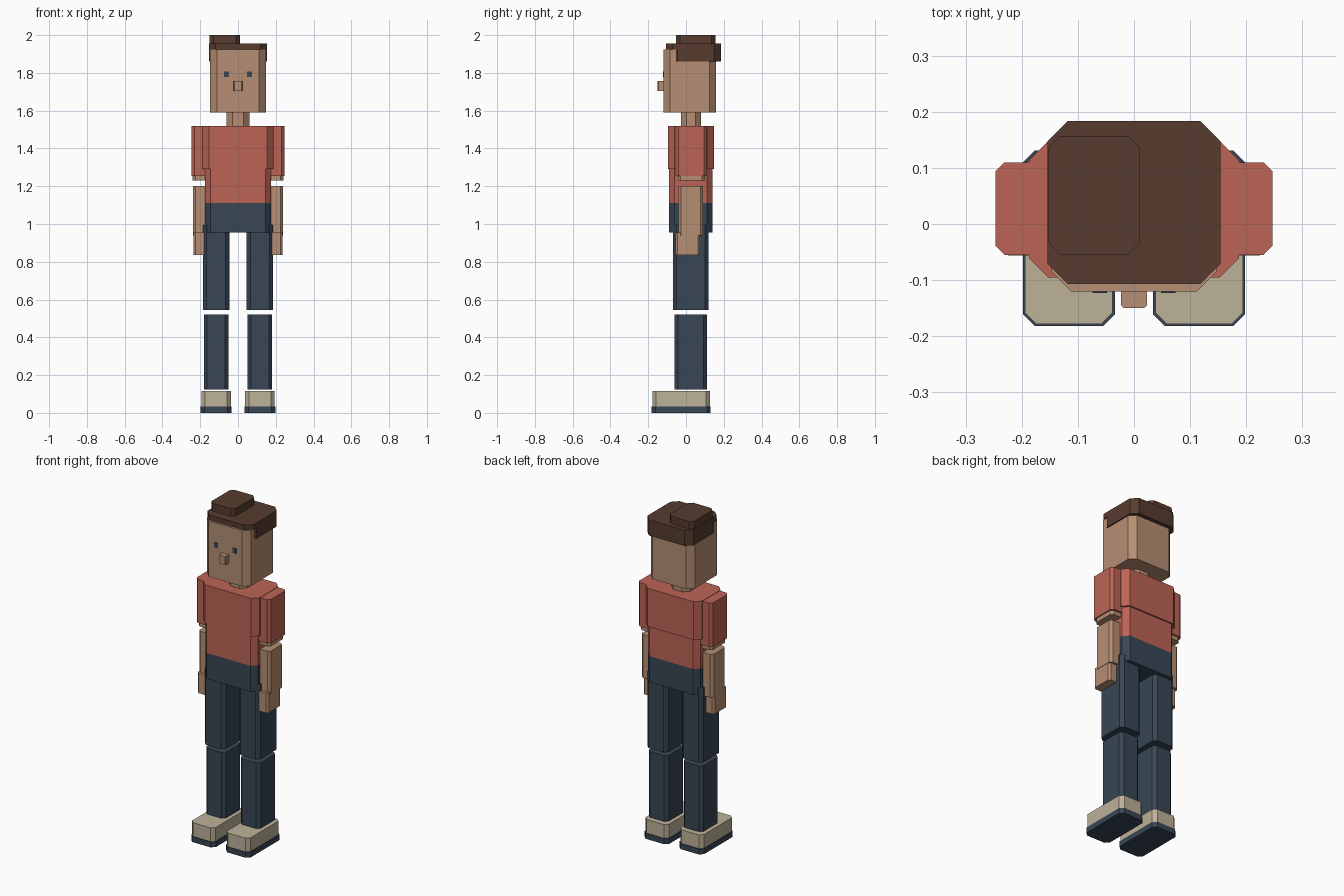
import bpy
import bmesh

cube = bpy.data.objects.get("Cube")
if cube:
    bpy.data.objects.remove(cube, do_unlink=True)


def make_material(name, hex_code):
    channels = [int(hex_code[i:i + 2], 16) / 255 for i in (0, 2, 4)]
    color = [((c + 0.055) / 1.055) ** 2.4 for c in channels] + [1.0]
    mat = bpy.data.materials.new(name)
    mat.use_nodes = True
    mat.diffuse_color = color
    bsdf = next(n for n in mat.node_tree.nodes if n.type == "BSDF_PRINCIPLED")
    bsdf.inputs["Base Color"].default_value = color
    bsdf.inputs["Roughness"].default_value = 0.8
    return mat


skin = make_material("skin", "B68F73")
hair = make_material("brown hair", "573C2F")
shirt = make_material("red shirt", "BC6455")
denim = make_material("dark denim", "384655")
canvas = make_material("beige canvas", "BDB299")


def block(name, mat, x, y, z, cut=0.0):
    """Box over the given x, y and z ranges with its upright edges chamfered."""
    bm = bmesh.new()
    ring = []
    corners = [(x[0], y[0], 1, 1), (x[1], y[0], -1, 1),
               (x[1], y[1], -1, -1), (x[0], y[1], 1, -1)]
    for i, (cx, cy, sx, sy) in enumerate(corners):
        if cut == 0:
            ring.append((cx, cy))
            continue
        pair = [(cx, cy + sy * cut), (cx + sx * cut, cy)]
        ring += pair if i % 2 == 0 else pair[::-1]
    base = bm.faces.new([bm.verts.new((px, py, z[0])) for px, py in ring])
    top = bmesh.ops.extrude_face_region(bm, geom=[base])["geom"]
    moved = [v for v in top if isinstance(v, bmesh.types.BMVert)]
    bmesh.ops.translate(bm, verts=moved, vec=(0, 0, z[1] - z[0]))
    bmesh.ops.recalc_face_normals(bm, faces=bm.faces)
    mesh = bpy.data.meshes.new(name)
    bm.to_mesh(mesh)
    bm.free()
    mesh.materials.append(mat)
    obj = bpy.data.objects.new(name, mesh)
    bpy.context.collection.objects.link(obj)
    return obj


def pair(name, mat, x, y, z, cut=0.0):
    """Left block on +x and its mirror image on the right."""
    block("left_" + name, mat, x, y, z, cut)
    block("right_" + name, mat, (-x[1], -x[0]), y, z, cut)


# Head, face and neck
block("head", skin, (-0.147, 0.147), (-0.12, 0.16), (1.59, 1.925), 0.035)
block("neck", skin, (-0.06, 0.06), (-0.027, 0.08), (1.51, 1.60), 0.03)
block("nose", skin, (-0.023, 0.023), (-0.15, -0.115), (1.705, 1.757), 0.005)
pair("eye", denim, (0.048, 0.074), (-0.123, -0.117), (1.777, 1.807))

# Hair: flat cap, band around sides and back, offset tuft
block("hair_cap", hair, (-0.154, 0.154), (-0.107, 0.184), (1.925, 1.955), 0.036)
block("hair_band", hair, (-0.154, 0.154), (-0.08, 0.184), (1.86, 1.93), 0.036)
block("hair_tuft", hair, (-0.152, 0.011), (-0.054, 0.157), (1.95, 2.0), 0.021)

# Torso
block("chest", shirt, (-0.187, 0.187), (-0.095, 0.148), (1.29, 1.52), 0.034)
block("waist", shirt, (-0.175, 0.175), (-0.09, 0.14), (1.11, 1.295), 0.03)
block("pelvis", denim, (-0.175, 0.175), (-0.09, 0.14), (0.955, 1.11), 0.03)

# Arms
pair("sleeve", shirt, (0.155, 0.247), (-0.055, 0.11), (1.255, 1.518), 0.016)
pair("upper_arm", skin, (0.16, 0.24), (-0.043, 0.10), (1.23, 1.26), 0.015)
pair("forearm", skin, (0.16, 0.238), (-0.04, 0.09), (0.94, 1.20), 0.014)
pair("hand", skin, (0.165, 0.236), (-0.056, 0.075), (0.835, 0.955), 0.012)

# Legs
pair("thigh", denim, (0.045, 0.186), (-0.07, 0.12), (0.545, 0.995), 0.02)
pair("shin", denim, (0.05, 0.181), (-0.06, 0.11), (0.125, 0.52), 0.018)

# Shoes
pair("shoe", canvas, (0.038, 0.194), (-0.178, 0.126), (0.03, 0.115), 0.02)
pair("sole", denim, (0.034, 0.198), (-0.182, 0.131), (0.0, 0.033), 0.021)
